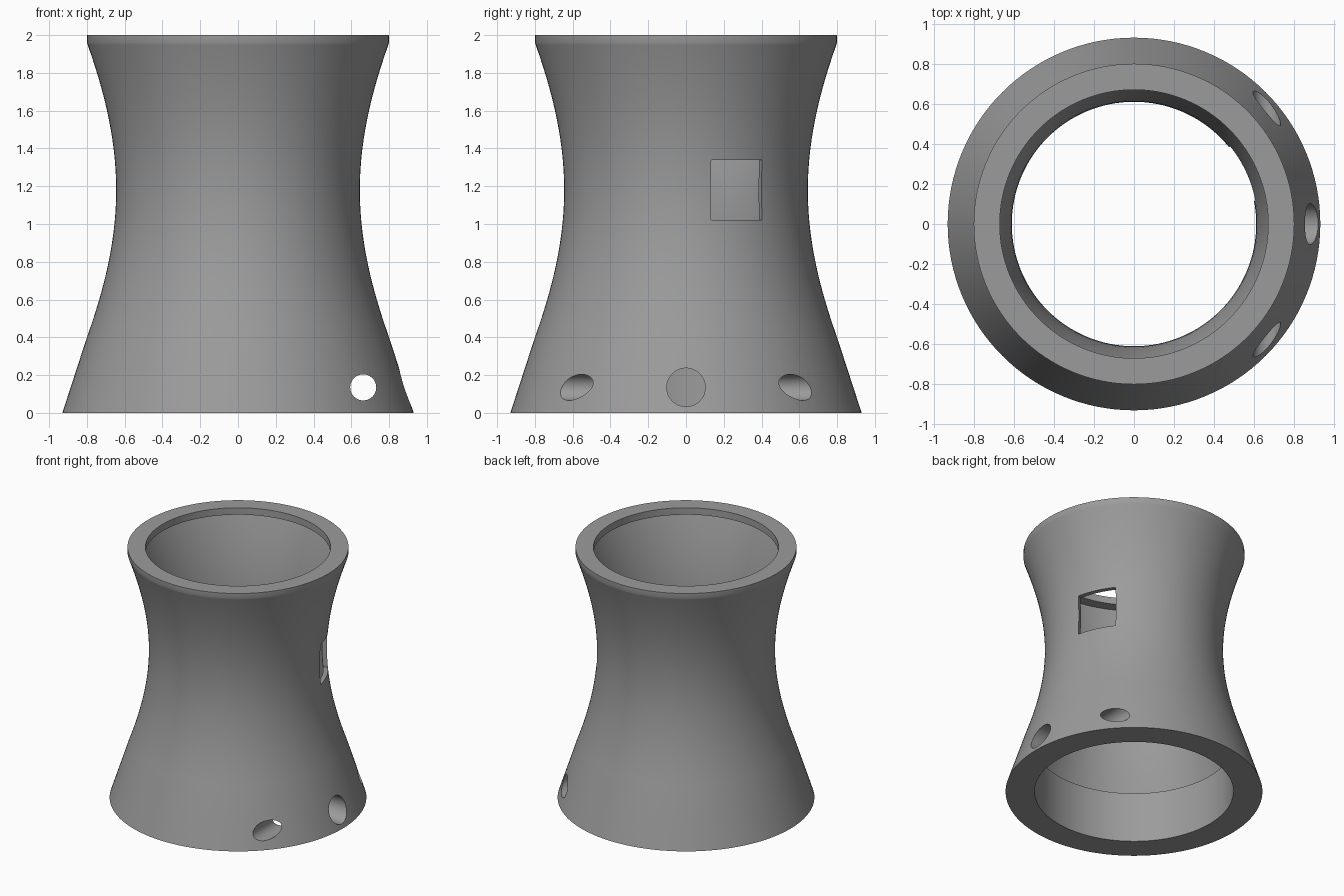
import bpy, bmesh, math
from mathutils import Matrix

if "Cube" in bpy.data.objects:
    bpy.data.objects.remove(bpy.data.objects["Cube"])

SEG = 128
THROAT_Z = 1.18

grey = bpy.data.materials.new("concrete grey")
grey.diffuse_color = (0.33, 0.33, 0.33, 1)
grey.use_nodes = True
grey.node_tree.nodes["Principled BSDF"].inputs["Base Color"].default_value = grey.diffuse_color


def flare(z, throat):
    """Hyperbolic wall radius at height z."""
    return throat * math.sqrt(1 + ((z - THROAT_Z) / 1.063) ** 2)


def new_object(name, bm):
    bmesh.ops.recalc_face_normals(bm, faces=bm.faces)
    mesh = bpy.data.meshes.new(name)
    bm.to_mesh(mesh)
    bm.free()
    mesh.materials.append(grey)
    obj = bpy.data.objects.new(name, mesh)
    bpy.context.collection.objects.link(obj)
    return obj


def lathe(name, profile):
    """Revolve a closed (radius, height) profile around z."""
    bm = bmesh.new()
    rings = []
    for r, z in profile:
        rings.append([bm.verts.new((r * math.cos(a), r * math.sin(a), z))
                      for a in (2 * math.pi * i / SEG for i in range(SEG))])
    for ring, nxt in zip(rings, rings[1:] + rings[:1]):
        for i in range(SEG):
            j = (i + 1) % SEG
            bm.faces.new((ring[i], ring[j], nxt[j], nxt[i]))
    return new_object(name, bm)


def drill(name, radius, length, matrix):
    bm = bmesh.new()
    bmesh.ops.create_cone(bm, cap_ends=True, segments=48, radius1=radius,
                          radius2=radius, depth=length, matrix=matrix)
    return new_object(name, bm)


# Tower shell: conical foot, waisted wall, thick foot ring and inward top lip
N = 28
outer = [(0.93, 0.0), (0.80, 0.40)]
outer += [(flare(z, 0.645), z) for z in (0.4 + 1.55 * i / N for i in range(1, N + 1))]
outer += [(0.80, 1.96), (0.80, 2.0)]
inner = [(0.67, 2.0), (0.67, 1.945)]
inner += [(flare(z, 0.61), z) for z in (1.945 - 1.545 * i / N for i in range(N + 1))]
inner += [(0.72, 0.40), (0.72, 0.0)]
tower = lathe("tower_shell", outer + inner)

# Cutters: round port on the side, one bore through front and back, window
cutters = [
    drill("side_port_cutter", 0.102, 0.8,
          Matrix.Translation((0.9, 0, 0.135)) @ Matrix.Rotation(math.pi / 2, 4, 'Y')),
    drill("cross_bore_cutter", 0.069, 2.4,
          Matrix.Translation((0.663, 0, 0.135)) @ Matrix.Rotation(math.pi / 2, 4, 'X')),
]
bm = bmesh.new()
bmesh.ops.create_cube(bm, size=1, matrix=Matrix.Rotation(math.radians(25), 4, 'Z')
                      @ Matrix.Translation((0.65, 0, 1.18))
                      @ Matrix.Diagonal((0.5, 0.297, 0.32, 1)))
cutters.append(new_object("window_cutter", bm))

# Cut the openings, then discard the cutters
bpy.context.view_layer.objects.active = tower
tower.select_set(True)
for cutter in cutters:
    cutter.hide_render = True
    mod = tower.modifiers.new(cutter.name, 'BOOLEAN')
    mod.operation = 'DIFFERENCE'
    mod.solver = 'EXACT'
    mod.object = cutter
    bpy.ops.object.modifier_apply(modifier=mod.name)
    bpy.data.objects.remove(cutter)

bpy.ops.object.shade_smooth_by_angle(angle=math.radians(30))
